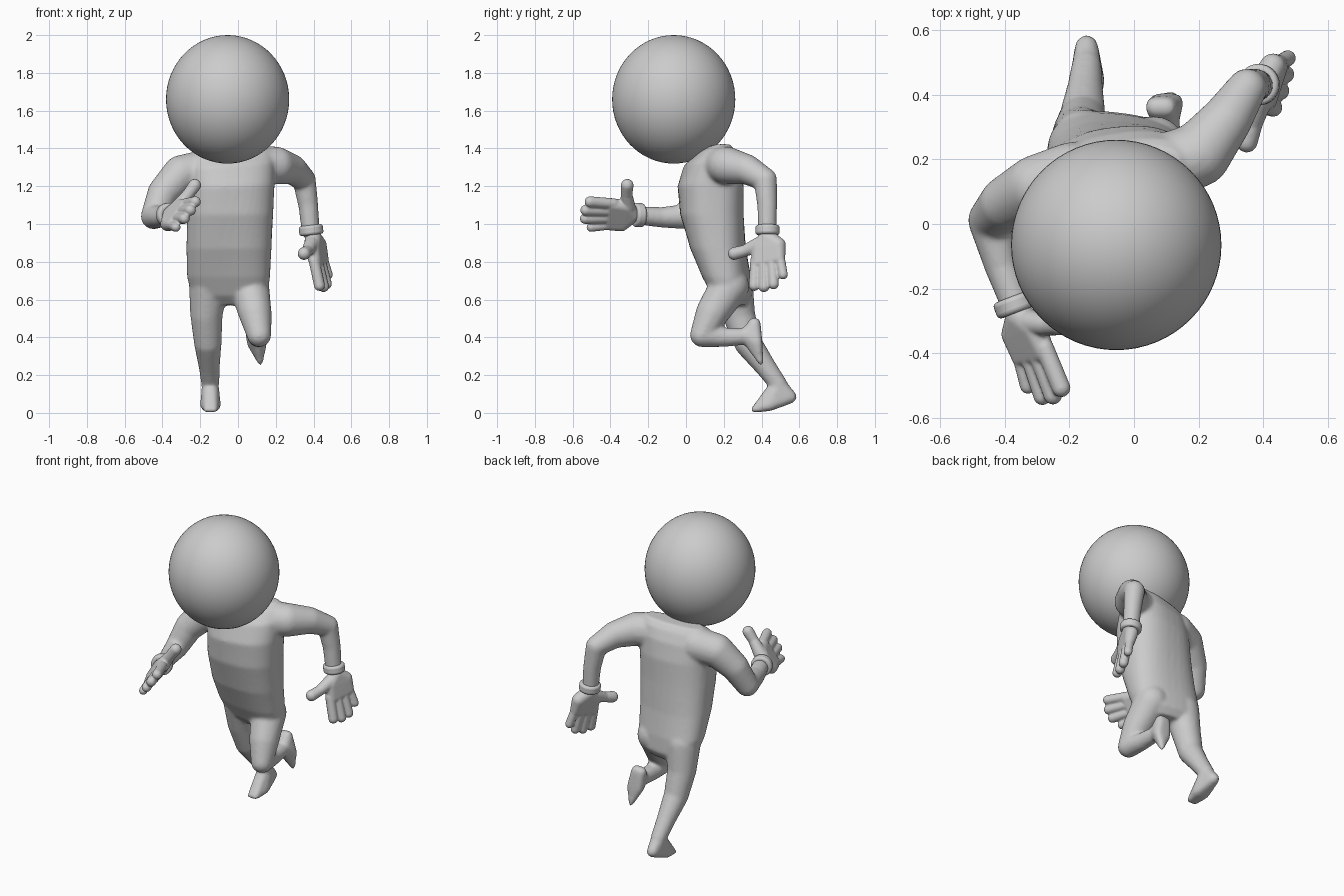
import bpy, bmesh, math
from mathutils import Vector, Matrix

if "Cube" in bpy.data.objects:
    bpy.data.objects.remove(bpy.data.objects["Cube"])


def hull(bm, balls):
    """Convex hull round a group of balls (x, y, z, r), added to bm."""
    tmp = bmesh.new()
    for x, y, z, r in balls:
        bmesh.ops.create_icosphere(tmp, subdivisions=3, radius=r,
                                   matrix=Matrix.Translation((x, y, z)))
    verts = [bm.verts.new(v.co) for v in tmp.verts]
    tmp.free()
    res = bmesh.ops.convex_hull(bm, input=verts)
    junk = {g for k in ("geom_interior", "geom_unused") for g in res[k]
            if isinstance(g, bmesh.types.BMVert)}
    bmesh.ops.delete(bm, geom=list(junk), context='VERTS')


def chain(bm, balls):
    """Limb: hulls between successive balls."""
    for a, b in zip(balls, balls[1:]):
        hull(bm, [a, b])


def loft(bm, rings, n=40, power=2.5):
    """Closed loft of rounded-box rings (cx, cy, cz, rx, ry, yaw, tilt)."""
    loops = []
    for cx, cy, cz, rx, ry, yaw, tilt in rings:
        loop = []
        for i in range(n):
            t = 2 * math.pi * i / n
            c, s = math.cos(t), math.sin(t)
            u = math.copysign(abs(c) ** (2 / power), c) * rx
            v = math.copysign(abs(s) ** (2 / power), s) * ry
            a = math.radians(yaw)
            loop.append(bm.verts.new((cx + u * math.cos(a) - v * math.sin(a),
                                      cy + u * math.sin(a) + v * math.cos(a),
                                      cz + u * tilt)))
        loops.append(loop)
    for p, q in zip(loops, loops[1:]):
        for i in range(n):
            j = (i + 1) % n
            bm.faces.new((p[i], p[j], q[j], q[i]))
    bm.faces.new(loops[0][::-1])
    bm.faces.new(loops[-1])


def fuse(name, bm, voxel, smooth):
    """Make an object whose overlapping pieces are merged into one skin."""
    bmesh.ops.recalc_face_normals(bm, faces=bm.faces[:])
    me = bpy.data.meshes.new(name)
    bm.to_mesh(me)
    bm.free()
    ob = bpy.data.objects.new(name, me)
    bpy.context.collection.objects.link(ob)
    m = ob.modifiers.new("merge", 'REMESH')
    m.mode, m.voxel_size, m.use_smooth_shade = 'VOXEL', voxel, True
    s = ob.modifiers.new("soften", 'SMOOTH')
    s.factor, s.iterations = 0.5, smooth
    return ob


# Head
bpy.ops.mesh.primitive_uv_sphere_add(segments=64, ring_count=32, radius=1,
                                     location=(-0.055, -0.065, 1.66))
head = bpy.context.object
head.name = "head"
head.scale = (0.326, 0.326, 0.34)
bpy.ops.object.shade_smooth()

body = bmesh.new()
# Torso, leaning forward and twisted between hips and shoulders
loft(body, [
    (-0.045, 0.255, 0.57, 0.13, 0.06, -8, 0),
    (-0.045, 0.245, 0.62, 0.20, 0.10, -8, 0),
    (-0.050, 0.215, 0.72, 0.22, 0.125, -7, 0),
    (-0.048, 0.170, 0.87, 0.225, 0.147, -3, 0),
    (-0.042, 0.137, 1.05, 0.228, 0.168, 2, 0),
    (-0.035, 0.130, 1.20, 0.228, 0.172, 6, 0.03),
    (-0.035, 0.138, 1.31, 0.23, 0.145, 9, 0.07),
    (-0.035, 0.155, 1.375, 0.22, 0.10, 10, 0.08),
    (-0.035, 0.170, 1.41, 0.18, 0.055, 10, 0.08)])
# Arms: one swung forward, one swung back
chain(body, [(-0.19, 0.15, 1.285, 0.105), (-0.30, 0.115, 1.265, 0.10),
             (-0.395, 0.065, 1.165, 0.084), (-0.447, 0.012, 1.04, 0.068),
             (-0.41, -0.13, 1.035, 0.054), (-0.365, -0.25, 1.045, 0.048)])
chain(body, [(0.11, 0.18, 1.31, 0.105), (0.20, 0.215, 1.31, 0.10),
             (0.285, 0.32, 1.29, 0.08), (0.35, 0.42, 1.235, 0.062),
             (0.372, 0.43, 1.10, 0.053), (0.385, 0.43, 0.96, 0.048)])
# Legs: one pushing off, one lifted
chain(body, [(-0.155, 0.25, 0.68, 0.105), (-0.167, 0.28, 0.52, 0.086),
             (-0.16, 0.328, 0.37, 0.073), (-0.152, 0.42, 0.245, 0.056),
             (-0.147, 0.49, 0.15, 0.047)])
chain(body, [(0.06, 0.23, 0.67, 0.105), (0.09, 0.14, 0.53, 0.088),
             (0.112, 0.085, 0.412, 0.064), (0.105, 0.20, 0.40, 0.051),
             (0.097, 0.32, 0.405, 0.044)])
# Feet with flat soles
hull(body, [(-0.147, 0.49, 0.145, 0.045), (-0.147, 0.55, 0.085, 0.036),
            (-0.168, 0.44, 0.042, 0.032), (-0.122, 0.44, 0.042, 0.032),
            (-0.165, 0.36, 0.017, 0.015), (-0.125, 0.36, 0.017, 0.015)])
hull(body, [(0.097, 0.33, 0.41, 0.045), (0.068, 0.362, 0.47, 0.033),
            (0.10, 0.362, 0.472, 0.033), (0.075, 0.375, 0.37, 0.029),
            (0.125, 0.375, 0.37, 0.029), (0.118, 0.396, 0.265, 0.014)])
fuse("body", body, 0.011, 5)


def hand(name, origin, along, thumb_side):
    """Glove hand: a runs along the fingers, b towards the thumb."""
    o, d = Vector(origin), Vector(along).normalized()
    b = Vector(thumb_side)
    b = (b - d * b.dot(d)).normalized()

    def at(u, v, r):
        return (*(o + d * u + b * v), r)

    bm = bmesh.new()
    # Palm
    hull(bm, [at(.035, 0, .045), at(.08, .05, .042), at(.08, -.06, .04),
              at(.165, .06, .032), at(.155, -.065, .03)])
    # Four fingers
    for i, (tip, r) in enumerate([(.285, .029), (.298, .029),
                                  (.29, .028), (.245, .025)]):
        chain(bm, [at(.15, .07 - .046 * i, r), at(tip, .083 - .055 * i, r)])
    # Thumb
    chain(bm, [at(.065, .05, .04), at(.09, .13, .031), at(.098, .19, .034)])
    fuse(name, bm, 0.006, 3)


def cuff(name, centre, axis):
    """Rounded band at the wrist."""
    bpy.ops.mesh.primitive_cylinder_add(vertices=40, radius=0.064, depth=0.052,
                                        location=centre)
    ob = bpy.context.object
    ob.name = name
    ob.rotation_euler = Vector(axis).to_track_quat('Z', 'Y').to_euler()
    bev = ob.modifiers.new("round", 'BEVEL')
    bev.width, bev.segments = 0.014, 4
    bpy.ops.object.shade_smooth_by_angle()


# Hands and cuffs
hand("front_hand", (-0.365, -0.255, 1.05), (0.33, -0.944, 0), (0.55, 0.19, 0.82))
cuff("front_cuff", (-0.37, -0.25, 1.047), (0.35, -0.93, 0.02))
hand("rear_hand", (0.39, 0.43, 0.96), (0.24, 0.03, -0.96), (-0.35, -0.93, -0.05))
cuff("rear_cuff", (0.387, 0.432, 0.968), (0.12, 0, -1))
